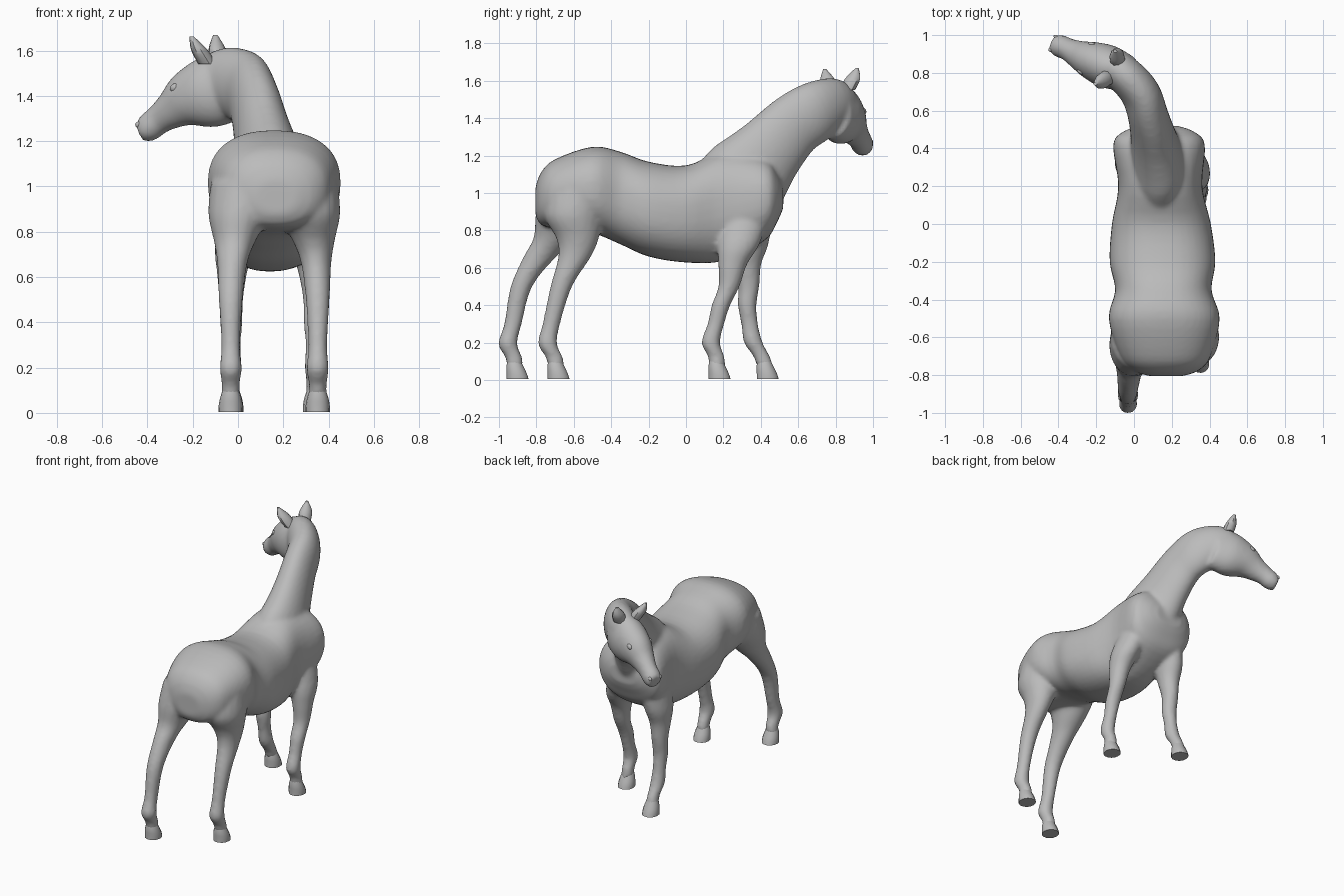
import bpy, bmesh, math
from mathutils import Vector, Matrix

cube = bpy.data.objects.get("Cube")
if cube:
    bpy.data.objects.remove(cube, do_unlink=True)

# One plain grey for everything
grey = bpy.data.materials.new("plain_grey")
grey.use_nodes = True
grey.diffuse_color = (0.5, 0.5, 0.5, 1)
grey.node_tree.nodes["Principled BSDF"].inputs["Base Color"].default_value = (0.5, 0.5, 0.5, 1)

X, Y, Z = Vector((1, 0, 0)), Vector((0, 1, 0)), Vector((0, 0, 1))


def refine(rings, steps):
    """Smoothly interpolate a few rings (Catmull-Rom)."""
    r = [Vector(p) for p in rings]
    r = [r[0]] + r + [r[-1]]
    out = []
    for i in range(1, len(r) - 2):
        p0, p1, p2, p3 = r[i - 1:i + 3]
        for k in range(steps):
            t = k / steps
            out.append(0.5 * (2 * p1 + (p2 - p0) * t + (2 * p0 - 5 * p1 + 4 * p2 - p3) * t * t
                              + (3 * p1 - p0 - 3 * p2 + p3) * t ** 3))
    return out + [r[-1]]


def tube(bm, rings, axes=None, sides=28, power=2.0, steps=4):
    """Loft rings (x, y, z, half width, half height); axes fixes the ring plane."""
    rs = refine(rings, steps)
    loops = []
    for i, r in enumerate(rs):
        c = Vector(r[:3])
        if axes:
            u, v = axes
        else:
            t = Vector(rs[min(i + 1, len(rs) - 1)][:3]) - Vector(rs[max(i - 1, 0)][:3])
            t.normalize()
            u = t.cross(Z).normalized()
            v = u.cross(t)
        loop = []
        for k in range(sides):
            a = 2 * math.pi * k / sides
            ca, sa = math.cos(a), math.sin(a)
            p = c + u * (r[3] * math.copysign(abs(ca) ** (2 / power), ca)) \
                  + v * (r[4] * math.copysign(abs(sa) ** (2 / power), sa))
            loop.append(bm.verts.new(p))
        loops.append(loop)
    for a, b in zip(loops, loops[1:]):
        for k in range(sides):
            n = (k + 1) % sides
            bm.faces.new((a[k], a[n], b[n], b[k]))
    bm.faces.new(loops[0])
    bm.faces.new(loops[-1])


def finish(bm, name, angle=40):
    bmesh.ops.recalc_face_normals(bm, faces=bm.faces)
    me = bpy.data.meshes.new(name)
    bm.to_mesh(me)
    bm.free()
    for p in me.polygons:
        p.use_smooth = True
    me.set_sharp_from_angle(angle=math.radians(angle))
    me.materials.append(grey)
    ob = bpy.data.objects.new(name, me)
    bpy.context.scene.collection.objects.link(ob)
    return ob


body = bmesh.new()

# Trunk: y, half width, top, bottom; its centre line drifts slightly sideways
trunk = [(-.805, .09, 1.03, .88), (-.775, .175, 1.11, .83), (-.70, .24, 1.18, .81),
         (-.50, .294, 1.247, .785), (-.35, .255, 1.22, .725), (-.20, .28, 1.167, .66),
         (0, .262, 1.147, .628), (.20, .222, 1.22, .637), (.42, .243, 1.19, .745),
         (.49, .185, 1.11, .85), (.52, .10, 1.04, .92)]
tube(body, [(.145 - .03 * y, y, (t + b) / 2, w, (t - b) / 2) for y, w, t, b in trunk], (X, Z), 40, 2.35)

# Neck, curving up and to the right
tube(body, [(.14, .20, .98, .15, .22), (.13, .32, 1.085, .15, .235), (.105, .45, 1.23, .122, .192),
            (.075, .572, 1.358, .107, .17), (.035, .69, 1.432, .105, .165),
            (-.045, .785, 1.47, .10, .145), (-.12, .84, 1.46, .09, .12)])

# Head, from poll to muzzle
tube(body, [(-.025, .795, 1.445, .09, .155), (-.13, .83, 1.415, .115, .158), (-.22, .865, 1.383, .102, .127),
            (-.29, .895, 1.338, .077, .087), (-.35, .925, 1.295, .06, .066),
            (-.395, .943, 1.26, .06, .063), (-.43, .957, 1.245, .048, .048)])

# Leg profiles, shared by each pair: height, half width, half depth
hind = [(1.02, .16, .18), (.88, .138, .16), (.76, .093, .115), (.66, .067, .088), (.50, .053, .058),
        (.30, .042, .047), (.195, .049, .051), (.125, .040, .046), (.07, .042, .044)]
front = [(.95, .09, .13), (.74, .086, .115), (.62, .067, .078), (.50, .053, .057), (.40, .05, .05),
         (.30, .042, .045), (.20, .046, .05), (.13, .039, .045), (.07, .042, .044)]


def leg(name, profile, x_top, x_foot, path):
    """Leg that swings in from x_top to x_foot, with one y per profile height."""
    top = profile[0][0]
    rings = []
    for (z, a, b), y in zip(profile, path):
        x = x_foot + (x_top - x_foot) * max(0, (z - .5) / (top - .5)) ** 2
        rings.append((x, y, z, a, b))
    tube(body, rings, (X, Y), 20)
    # Hoof with a flat sole
    y = path[-1]
    hoof = bmesh.new()
    tube(hoof, [(x_foot, y - .008, .105, .034, .036), (x_foot, y - .002, .07, .046, .047),
                (x_foot, y + .007, .035, .053, .055), (x_foot, y + .012, .005, .054, .060)], (X, Y), 14, 2.1, 2)
    finish(hoof, name + "_hoof")


leg("hind_right", hind, .04, -.032, (-.60, -.645, -.70, -.78, -.88, -.925, -.953, -.923, -.912))
leg("hind_left", hind, .28, .352, (-.57, -.60, -.58, -.595, -.667, -.72, -.74, -.706, -.693))
leg("front_left", front, .24, .34, (.33, .285, .25, .23, .187, .16, .132, .16, .168))
leg("front_right", front, .02, -.03, (.34, .33, .325, .335, .327, .34, .36, .402, .425))

# Fuse the trunk, neck, head and legs into one smooth skin
skin = finish(body, "body", 180)
fuse = skin.modifiers.new("fuse", 'REMESH')
fuse.mode = 'VOXEL'
fuse.voxel_size = 0.014
fuse.use_smooth_shade = True
soft = skin.modifiers.new("soften", 'SMOOTH')
soft.factor = 0.5
soft.iterations = 5

# Ears: pointed, flattened cones, each from base to tip
ear_axes = (Vector((.37, .93, 0)), Vector((.93, -.37, 0)))
for name, base, tip in (("right_ear", (-.135, .775, 1.54), (-.205, .742, 1.662)),
                        ("left_ear", (-.085, .865, 1.55), (-.10, .915, 1.668))):
    middle = Vector(base).lerp(Vector(tip), .5)
    ear = bmesh.new()
    tube(ear, [(*base, .040, .040), (*middle, .044, .036), (*tip, .008, .010)], ear_axes, 10)
    finish(ear, name)

# Eyes and nostrils, mirrored across the head's own mid-plane
along = Vector((-.82, .33, -.46)).normalized()
side = along.cross(Z).normalized()
up = side.cross(along)
frame = Matrix((along, side, up)).transposed().to_4x4()


def bead(name, centre, size):
    bm = bmesh.new()
    bmesh.ops.create_uvsphere(bm, u_segments=12, v_segments=8, radius=1,
                              matrix=Matrix.Translation(centre) @ frame @ Matrix.Diagonal((*size, 1)))
    finish(bm, name, 180)


for s, word in ((1, "right"), (-1, "left")):
    bead(word + "_eye", Vector((-.225, .867, 1.383)) + up * .060 + side * s * .077, (.024, .014, .018))
    bead(word + "_nostril", Vector((-.415, .951, 1.252)) + up * .024 + side * s * .038, (.016, .010, .013))
